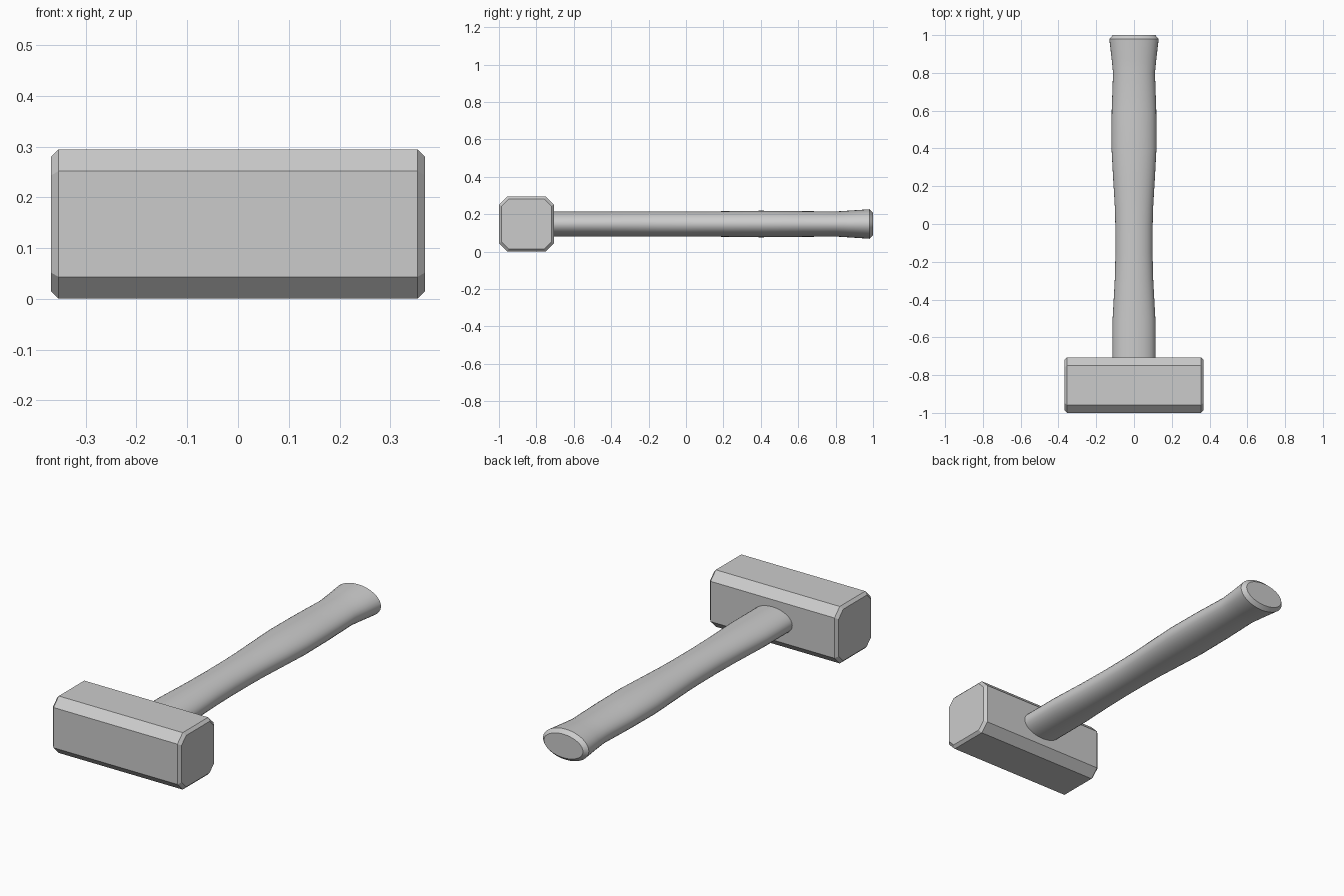
import bpy, bmesh, math

cube = bpy.data.objects.get("Cube")
if cube:
    bpy.data.objects.remove(cube, do_unlink=True)

steel = bpy.data.materials.new("plain_grey")
steel.use_nodes = True
grey = (0.6, 0.6, 0.6, 1)
steel.diffuse_color = grey
steel.node_tree.nodes["Principled BSDF"].inputs["Base Color"].default_value = grey

MID_Z = 0.1475


def loft(name, sections):
    """Skin a closed solid through a list of matching point rings."""
    bm = bmesh.new()
    rings = [[bm.verts.new(p) for p in ring] for ring in sections]
    for a, b in zip(rings, rings[1:]):
        for i in range(len(a)):
            j = (i + 1) % len(a)
            bm.faces.new((a[i], a[j], b[j], b[i]))
    bm.faces.new(rings[0])
    bm.faces.new(rings[-1])
    bmesh.ops.recalc_face_normals(bm, faces=bm.faces)
    mesh = bpy.data.meshes.new(name)
    bm.to_mesh(mesh)
    bm.free()
    mesh.materials.append(steel)
    obj = bpy.data.objects.new(name, mesh)
    bpy.context.collection.objects.link(obj)
    return obj


def octagon(x, half, cut):
    """Square ring with chamfered corners, facing along x."""
    k = half - cut
    pts = [(half, -k), (half, k), (k, half), (-k, half),
           (-half, k), (-half, -k), (-k, -half), (k, -half)]
    return [(x, y - 0.853, z + MID_Z) for y, z in pts]


def ellipse(y, rx, rz, sides=32):
    """Oval ring facing along y."""
    turns = [math.tau * i / sides for i in range(sides)]
    return [(rx * math.cos(t), y, MID_Z + rz * math.sin(t)) for t in turns]


# Head: chamfered block with bevelled striking faces
loft("hammer_head", [octagon(x, half, cut) for x, half, cut in (
    (-0.368, 0.133, 0.037), (-0.354, 0.147, 0.043),
    (0.354, 0.147, 0.043), (0.368, 0.133, 0.037))])

# Handle: oval shaft with narrow waist, palm swell and flared, chamfered butt
handle = loft("handle", [ellipse(*s) for s in (
    (-0.8, 0.113, 0.067), (-0.5, 0.113, 0.067), (-0.3, 0.102, 0.067),
    (-0.15, 0.098, 0.067), (0.0, 0.099, 0.067), (0.1, 0.102, 0.067),
    (0.25, 0.111, 0.069), (0.4, 0.119, 0.071), (0.6, 0.118, 0.069),
    (0.8, 0.111, 0.067), (0.88, 0.119, 0.072), (0.98, 0.131, 0.079),
    (1.0, 0.112, 0.061))])

bpy.ops.object.select_all(action='DESELECT')
handle.select_set(True)
bpy.context.view_layer.objects.active = handle
bpy.ops.object.shade_smooth_by_angle(angle=math.radians(30))
